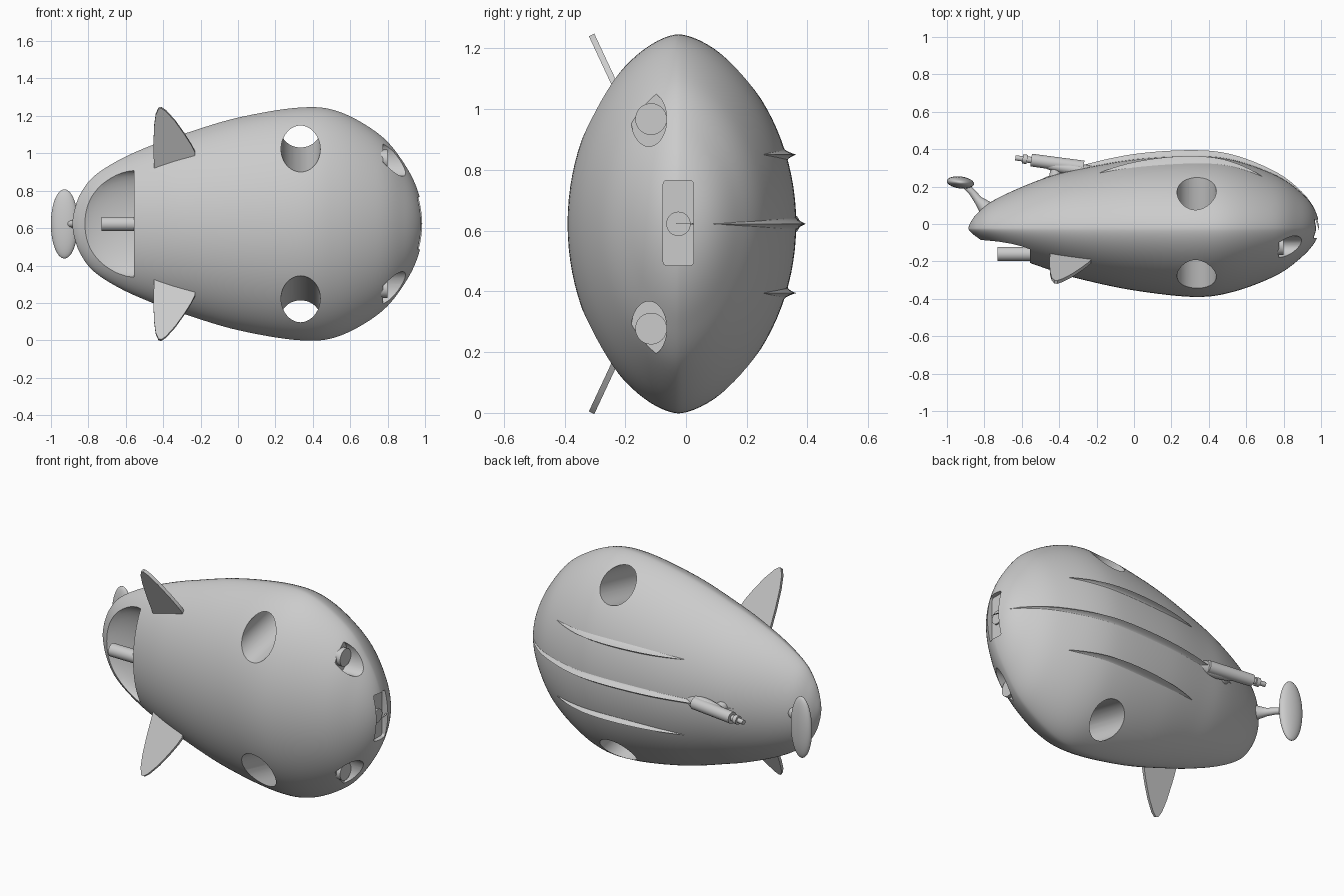
import bpy, bmesh, math
from mathutils import Vector, Matrix

if "Cube" in bpy.data.objects:
    bpy.data.objects.remove(bpy.data.objects["Cube"])

ZC, YC = 0.6225, -0.025          # hull centre line
grey = bpy.data.materials.new("plain grey")
grey.use_nodes = True
grey.diffuse_color = (0.6, 0.6, 0.6, 1)
grey.node_tree.nodes["Principled BSDF"].inputs["Base Color"].default_value = (0.6, 0.6, 0.6, 1)


def finish(name, bm):
    bmesh.ops.recalc_face_normals(bm, faces=bm.faces)
    me = bpy.data.meshes.new(name)
    bm.to_mesh(me)
    bm.free()
    me.materials.append(grey)
    ob = bpy.data.objects.new(name, me)
    bpy.context.collection.objects.link(ob)
    return ob


def loft(name, rings):
    """Closed rings of equal length skinned together and capped."""
    bm = bmesh.new()
    rows = [[bm.verts.new(p) for p in r] for r in rings]
    n = len(rows[0])
    for a, b in zip(rows, rows[1:]):
        for i in range(n):
            j = (i + 1) % n
            bm.faces.new((a[i], a[j], b[j], b[i]))
    bm.faces.new(rows[0])
    bm.faces.new(rows[-1])
    return finish(name, bm)


def rod(name, p, q, r, r2=None, squash=1.0):
    """Cylinder or cone from p to q; squash narrows its y radius."""
    p, q = Vector(p), Vector(q)
    d = q - p
    m = Matrix.Translation((p + q) / 2) @ Matrix.Diagonal((1, squash, 1, 1)) @ d.to_track_quat('Z', 'Y').to_matrix().to_4x4()
    bm = bmesh.new()
    bmesh.ops.create_cone(bm, cap_ends=True, segments=48, radius1=r,
                          radius2=r if r2 is None else r2, depth=d.length, matrix=m)
    return finish(name, bm)


def ellipsoid(name, loc, size, tilt=0):
    bm = bmesh.new()
    bmesh.ops.create_uvsphere(bm, u_segments=40, v_segments=24, radius=1,
                              matrix=Matrix.Translation(loc) @ Matrix.Rotation(tilt, 4, 'Z') @ Matrix.Diagonal((*size, 1)))
    return finish(name, bm)


# Hull stations: x, half height, front depth, back depth
STATIONS = [Vector(s) for s in (
    (-.885, 0, 0, 0), (-.873, .08, .018, .035), (-.84, .165, .045, .08),
    (-.77, .255, .09, .14), (-.63, .345, .155, .21), (-.45, .425, .22, .28),
    (-.285, .483, .27, .32), (0, .568, .33, .37), (.33, .622, .365, .388),
    (.54, .6, .335, .365), (.76, .475, .25, .285), (.89, .32, .158, .195),
    (.965, .165, .075, .105), (.99, 0, 0, 0))]


def mirrored(s):
    return Vector((s[0], -s[1], -s[2], -s[3]))


pts = [mirrored(STATIONS[1])] + STATIONS + [mirrored(STATIONS[-2])]
PROFILE = []
for a, b, c, d in zip(pts, pts[1:], pts[2:], pts[3:]):
    for k in range(8):
        t = k / 8
        PROFILE.append(.5 * (2 * b + (c - a) * t + (2 * a - 5 * b + 4 * c - d) * t * t
                             + (3 * b - a - 3 * c + d) * t ** 3))
PROFILE = PROFILE[1:]


def back_y(x, z):
    """Height of the back hull surface above a point."""
    for a, b in zip(PROFILE, PROFILE[1:]):
        if a[0] <= x <= b[0]:
            s = a.lerp(b, (x - a[0]) / (b[0] - a[0]))
            return YC + s[3] * max(0, 1 - ((z - ZC) / s[1]) ** 2) ** .62
    return YC


def hull_ring(s):
    ring = []
    for i in range(96):
        a = math.tau * i / 96
        c = math.cos(a)
        ring.append((s[0], YC + math.copysign(abs(c) ** 1.24, c) * (s[3] if c > 0 else s[2]),
                     ZC + s[1] * math.sin(a)))
    return ring


hull = loft("hull", [hull_ring(s) for s in PROFILE])

# Cutters: scooped bay, tunnels, eye sockets and nose slot
cutters = []
bay = []
for depth, scale in [(-.5, 1)] + [(.09 * math.sin(t * math.pi / 20), math.cos(t * math.pi / 20)) for t in range(10)]:
    bay.append([(-.556 - .315 * scale * math.cos(a) ** .9, -.135 + depth,
                 ZC + .285 * scale * math.copysign(abs(math.sin(a)) ** .9, a))
                for a in [math.pi * (i / 32 - .5) * .9999 for i in range(33)]])
cutters.append(loft("bay_cutter", bay))
for s in (1, -1):
    cutters.append(rod("tunnel_cutter", (.335, -.75, ZC + s * .295), (.335, .65, ZC + s * .605), .105))
    cutters.append(rod("socket_cutter", (.775, -.122, ZC + s * .345), (1.2, -.122, ZC + s * .345), .09, squash=.65))
bm = bmesh.new()
bmesh.ops.create_cube(bm, size=1, matrix=Matrix.Translation((1.045, YC, ZC + .003)) @ Matrix.Diagonal((.2, .1, .28, 1)))
bmesh.ops.bevel(bm, geom=[e for e in bm.edges if abs(e.verts[0].co.x - e.verts[1].co.x) > .1],
                offset=.012, segments=4, affect='EDGES', profile=.5)
cutters.append(finish("slot_cutter", bm))

bpy.context.view_layer.objects.active = hull
for cutter in cutters:
    mod = hull.modifiers.new("cut", 'BOOLEAN')
    mod.object, mod.operation, mod.solver = cutter, 'DIFFERENCE', 'EXACT'
    bpy.ops.object.modifier_apply(modifier=mod.name)
    bpy.data.objects.remove(cutter)

# Nose lamp and eye lenses
rod("nose_lamp", (.93, YC, ZC), (.955, YC, ZC), .04)
for s, side in ((1, "upper"), (-1, "lower")):
    rod(side + "_eye", (.76, -.115, ZC + s * .345), (.80, -.115, ZC + s * .345), .052)


# Flared ridges along the back
def ridge(name, z, x0, x1, height, width):
    rings = []
    for i in range(49):
        t = i / 48
        x = x0 + (x1 - x0) * t
        f = max(.02, math.sin(math.pi * t) ** .7)
        ring = []
        for k in range(-6, 7):
            u = k / 6
            zz = z + u * width * f
            ring.append((x, back_y(x, zz) + height * f * (1 - abs(u)) ** 2 - .002, zz))
        ring += [(x, back_y(x, z) - .03, z + width * f * .5), (x, back_y(x, z) - .03, z - width * f * .5)]
        rings.append(ring)
    return loft(name, rings)


ridge("centre_ridge", ZC, -.5, .989, .034, .028)
ridge("upper_ridge", ZC + .228, -.19, .69, .036, .024)
ridge("lower_ridge", ZC - .228, -.19, .69, .036, .024)

# Swept side fins: outline in x and height, leaning forward
OUTLINE = [(-.45, .27), (-.45, .333), (-.452, .42), (-.449, .52), (-.44, .585), (-.425, .619),
           (-.41, .622), (-.385, .605), (-.335, .55), (-.285, .48), (-.25, .425), (-.23, .385), (-.23, .27)]
for s, side in ((1, "upper"), (-1, "lower")):
    loft(side + "_fin", [[(x, -.31 + (.62 - h) * .467 + o * .9, ZC + s * (h + o * .42)) for x, h in OUTLINE]
                         for o in (-.01, .01)])

# Front cannon in the bay
rod("front_cannon", (-.73, -.16, ZC), (-.5, -.16, ZC), .038)

# Back gun with fairing, collar and muzzle
axis0, axis1 = Vector((-.2, .293, ZC)), Vector((-.55, .342, ZC))


def along(t):
    return axis0.lerp(axis1, t)


rod("gun_barrel", along(.2), along(1), .036, .034)
ellipsoid("gun_fairing", (-.3, .288, ZC), (.2, .036, .042), -.16)
rod("gun_mount", (-.42, .23, ZC), (-.42, .31, ZC), .04, .022)
rod("gun_collar", along(1), along(1.06), .017)
rod("gun_nut", along(1.06), along(1.13), .025)
rod("gun_muzzle", along(1.13), along(1.24), .014)

# Tail rotor disc on a flared arm
ellipsoid("tail_disc", (-.928, .222, ZC), (.073, .032, .185), -.12)
path = [(-.76, .06, .06), (-.80, .095, .038), (-.835, .13, .023), (-.865, .17, .019), (-.91, .215, .019)]
arm = []
for x, y, r in path:
    arm.append([(x + r * .75 * math.cos(a), y + r * .65 * math.cos(a), ZC + r * math.sin(a))
                for a in [math.tau * i / 24 for i in range(24)]])
loft("tail_arm", arm)

# Smooth shading with crisp edges
bpy.ops.object.select_all(action='DESELECT')
for ob in bpy.context.scene.objects:
    if ob.type == 'MESH' and grey.name in ob.data.materials:
        ob.select_set(True)
        bpy.context.view_layer.objects.active = ob
bpy.ops.object.shade_smooth_by_angle(angle=math.radians(35))
